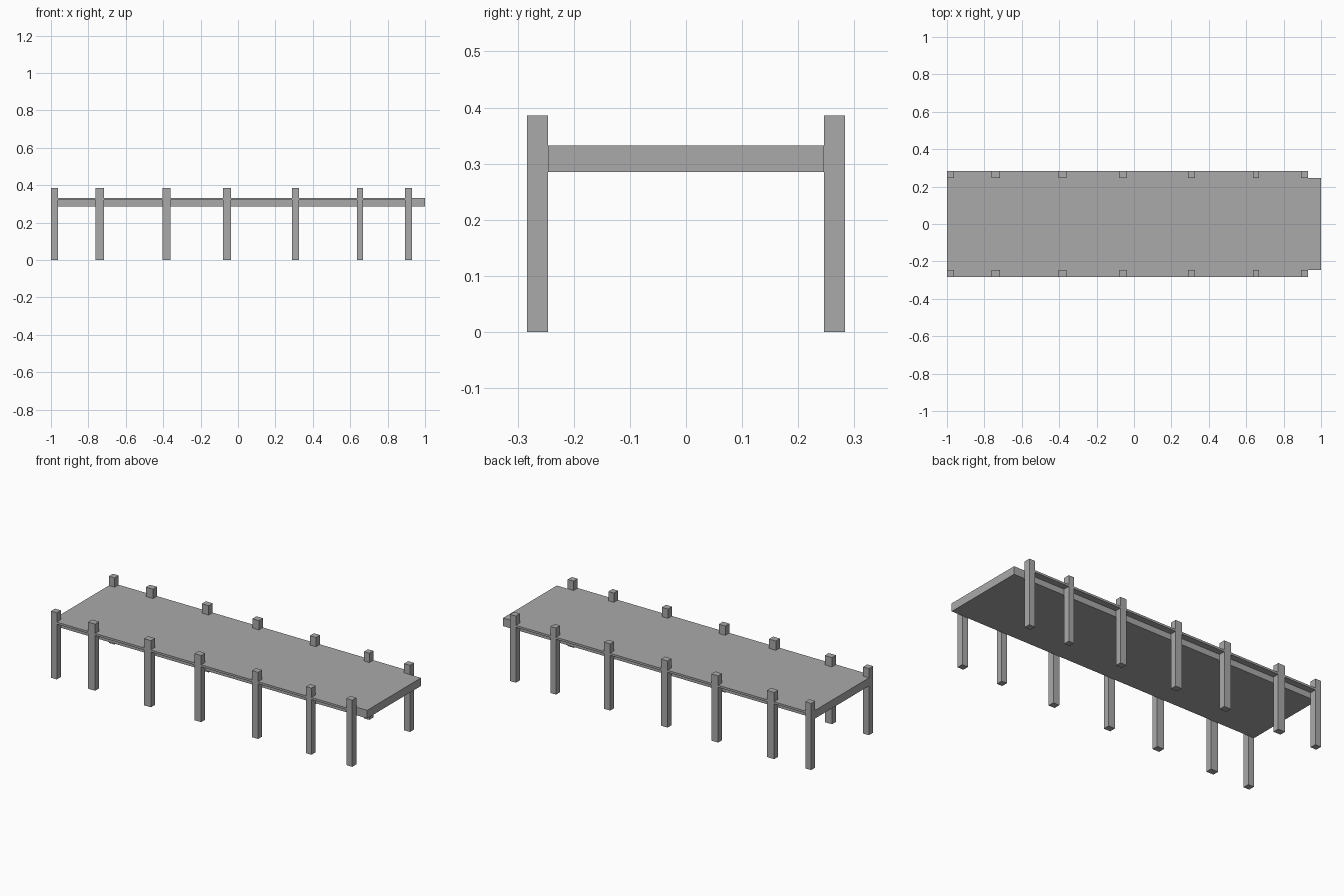
import bpy, bmesh

cube = bpy.data.objects.get("Cube")
if cube:
    bpy.data.objects.remove(cube, do_unlink=True)

grey = bpy.data.materials.new("weathered grey")
grey.use_nodes = True
grey.diffuse_color = (0.4, 0.4, 0.4, 1)
grey.node_tree.nodes["Principled BSDF"].inputs["Base Color"].default_value = (0.4, 0.4, 0.4, 1)


def box(name, x, y, z, chamfer=0):
    """Box from (min, max) ranges, optionally with chamfered top edges."""
    bm = bmesh.new()
    bmesh.ops.create_cube(bm, size=1)
    for v in bm.verts:
        for axis, (low, high) in enumerate((x, y, z)):
            v.co[axis] = low if v.co[axis] < 0 else high
    if chamfer:
        top = [e for e in bm.edges if all(v.co.z == z[1] for v in e.verts)]
        bmesh.ops.bevel(bm, geom=top, offset=chamfer, segments=1, affect='EDGES')
        # Stretch the chamfer to be taller than it is wide
        for v in bm.verts:
            if z[1] - 1.5 * chamfer < v.co.z < z[1] - 0.5 * chamfer:
                v.co.z = z[1] - 1.8 * chamfer
    mesh = bpy.data.meshes.new(name)
    bm.to_mesh(mesh)
    bm.free()
    mesh.materials.append(grey)
    obj = bpy.data.objects.new(name, mesh)
    bpy.context.collection.objects.link(obj)


INNER, OUTER, TOP = 0.246, 0.283, 0.332

# Walkway slab
box("deck", (-1, 1), (-INNER, INNER), (0.285, TOP))

# Chamfered posts and thin ledges along both sides
post_spans = [(-1, -0.963), (-0.763, -0.717), (-0.404, -0.36), (-0.08, -0.038),
              (0.288, 0.327), (0.635, 0.669), (0.892, 0.93)]
for side, y in (("front", (-OUTER, -INNER)), ("back", (INNER, OUTER))):
    box(side + "_ledge", (-1, 0.93), y, (0.32, TOP))
    for i, span in enumerate(post_spans, 1):
        box(f"{side}_post_{i}", span, y, (0, 0.386), 0.006)
